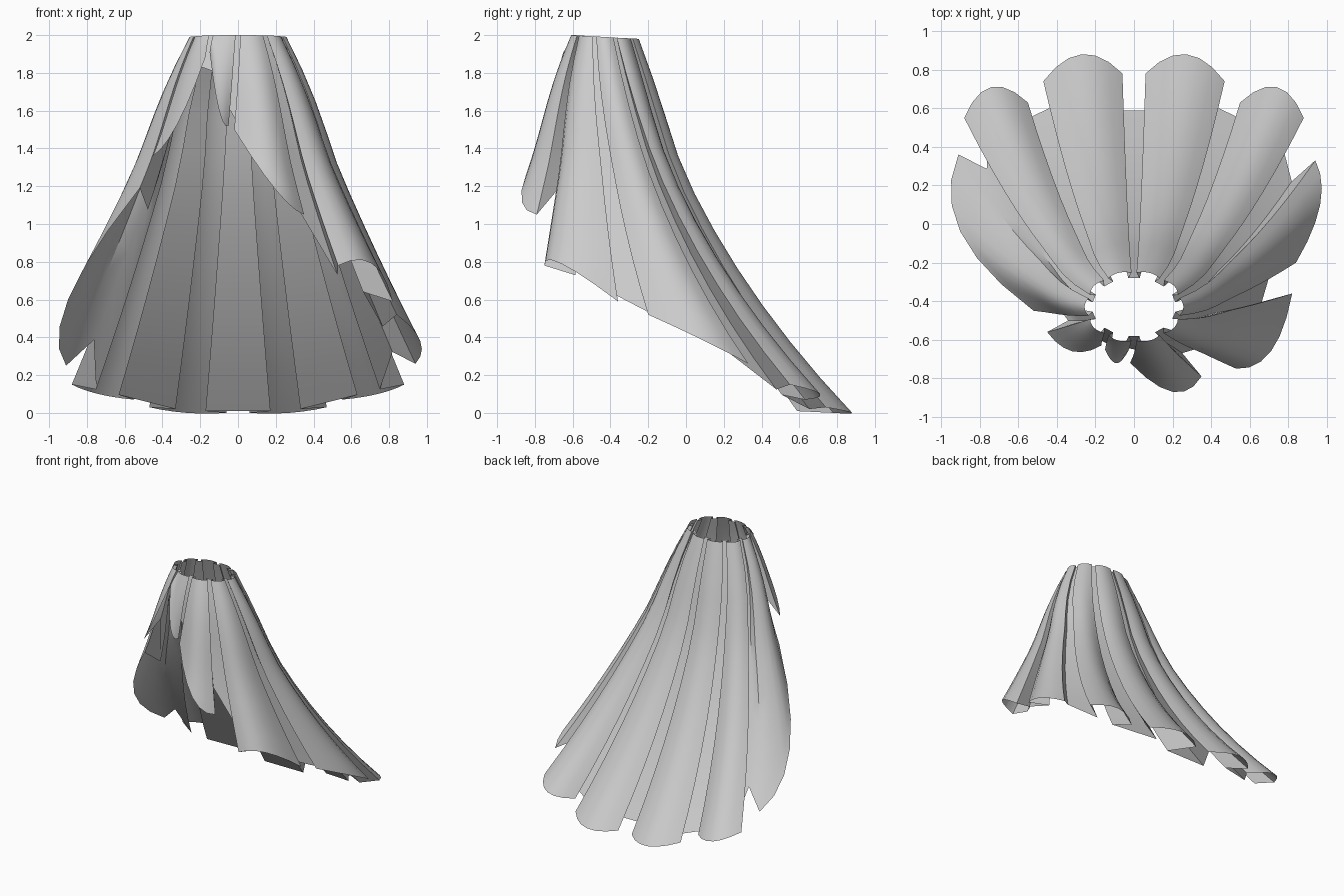
import bpy, bmesh, math
from mathutils import Vector as V

if "Cube" in bpy.data.objects:
    bpy.data.objects.remove(bpy.data.objects["Cube"])

N_ARC, N_DOWN = 6, 10
# hem of each pleat: one edge, crest, other edge; clockwise from the back
RIGHT_BACK = [
    ((.06, .78, 0), (.27, .88, 0), (.47, .74, .03)),
    ((.55, .63, .07), (.74, .71, .1), (.88, .55, .15)),
]
FRONT = [
    ((.94, .33, .26), (.965, .1, .38), (.84, -.2, .52)),
    ((.82, -.36, .59), (.71, -.66, .79), (.53, -.75, .78)),
    ((.35, -.79, 1.05), (.2, -.87, 1.18), (-.02, -.72, 1.5)),
    ((-.05, -.69, 1.52), (-.1, -.72, 1.6), (-.15, -.65, 1.91)),
    ((-.17, -.63, 1.89), (-.32, -.66, 1.53), (-.45, -.56, 1.36)),
    ((-.52, -.45, 1.19), (-.9, -.04, .6), (-.91, .36, .25)),
]


def flip(p):
    return (-p[0], p[1], p[2])


LEFT_BACK = [tuple(flip(p) for p in reversed(l)) for l in reversed(RIGHT_BACK)]
PLEATS = RIGHT_BACK + FRONT + LEFT_BACK


def waist(deg, k=1.0):
    a = math.radians(deg)
    return V((.25 * k * math.sin(a), -.43 + .18 * k * math.cos(a),
              1.99 - .01 * math.cos(a)))


def pleat_section(a, m, b):
    """Rounded outer pleat with its two undercut roots."""
    a, m, b = V(a), V(m), V(b)
    chord = V((b.x - a.x, b.y - a.y, 0))
    size = chord.length
    inward = V((chord.y, -chord.x, 0)).normalized()
    ctrl = 2 * m - (a + b) / 2

    def root(p, q):
        # the groove is deepest at the centre of the train
        depth = min(.42 * size, .1, .02 + .1 * (2 - p.z))
        depth += max(0, p.y - .74) * 2
        tuck = min(.32 * size, .13, .02 + .11 * (2 - p.z))
        return p.lerp(q, tuck / size) + inward * depth

    arc = []
    for i in range(N_ARC + 1):
        s = i / N_ARC
        arc.append(a * (1 - s) ** 2 + ctrl * 2 * s * (1 - s) + b * s * s)
    return [root(a, b)] + arc + [root(b, a)]


def drape(w, h, t):
    """Fabric line from waist to hem, sweeping back as it falls."""
    d = h - w
    fy = .22 if d.y > 0 else .5
    c = w + V((d.x * .45, d.y * fy, d.z * .53))
    p = w * (1 - t) ** 2 + c * 2 * t * (1 - t) + h * t * t
    # slight fullness just under the waist
    out = V((w.x, w.y + .43, 0)).normalized()
    drop = min((2 - p.z) / .7, 1)
    return p + out * .03 * math.sin(math.pi * drop) * (1 - t)


# skirt: one continuous pleated sheet, open at waist and hem
top, hem = [], []
for i, p in enumerate(PLEATS):
    g = 36 * i
    top += pleat_section(waist(g + 3, .97), waist(g + 18, 1.02), waist(g + 33, .97))
    hem += pleat_section(*p)

bm = bmesh.new()
cols = [[bm.verts.new(drape(w, h, j / N_DOWN)) for j in range(N_DOWN + 1)]
        for w, h in zip(top, hem)]
for i, c in enumerate(cols):
    n = cols[(i + 1) % len(cols)]
    for j in range(N_DOWN):
        bm.faces.new((c[j], n[j], n[j + 1], c[j + 1]))
mesh = bpy.data.meshes.new("pleated_skirt")
bm.to_mesh(mesh)
bm.free()
skirt = bpy.data.objects.new("pleated_skirt", mesh)
bpy.context.collection.objects.link(skirt)

# fabric colour
mat = bpy.data.materials.new("light_grey_fabric")
mat.diffuse_color = (.6, .6, .6, 1)
mat.use_nodes = True
mat.node_tree.nodes["Principled BSDF"].inputs["Base Color"].default_value = mat.diffuse_color
mesh.materials.append(mat)

bpy.context.view_layer.objects.active = skirt
skirt.select_set(True)
bpy.ops.object.shade_smooth_by_angle(angle=math.radians(35))
